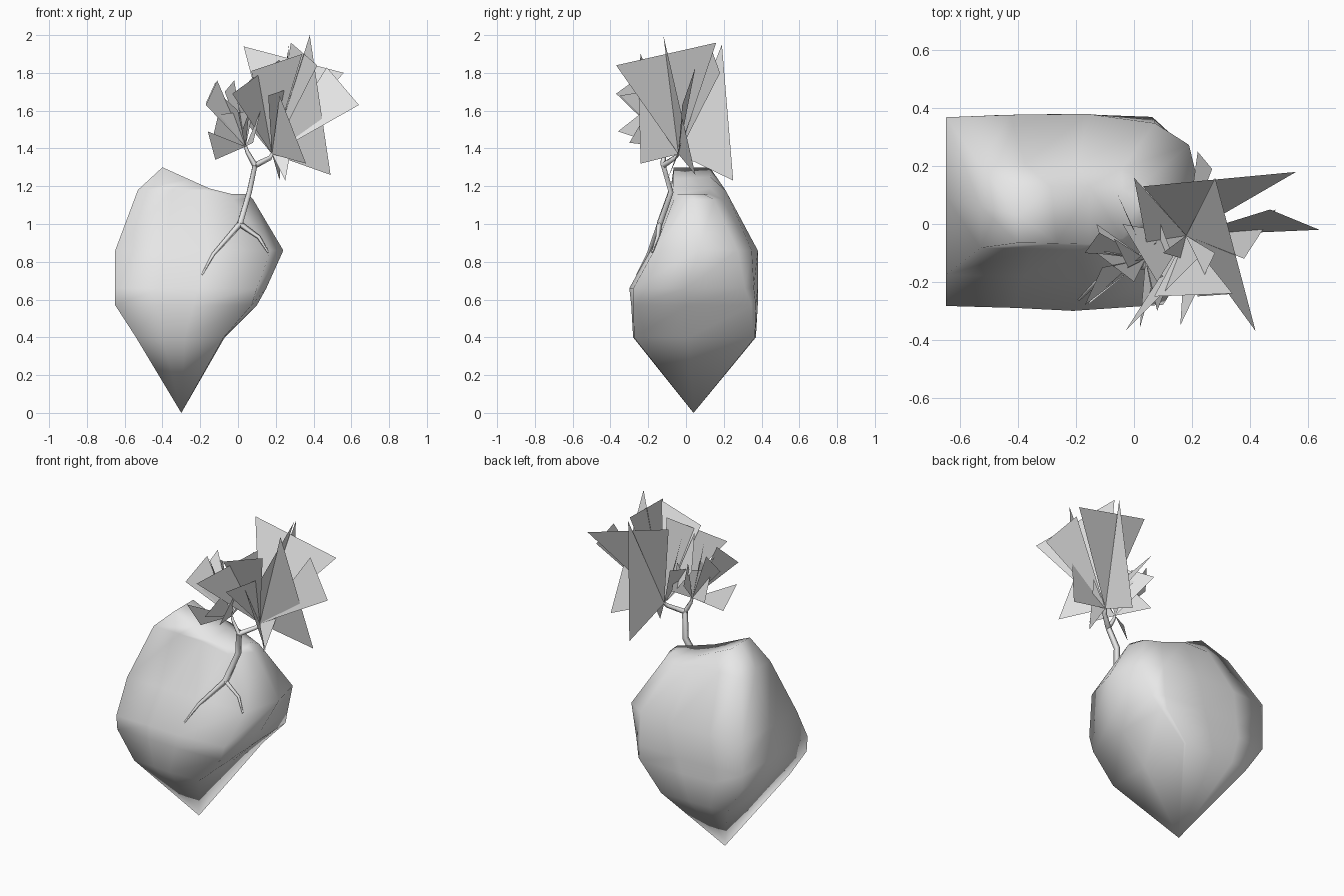
import bpy
import bmesh
from math import radians
from mathutils import Vector

default_cube = bpy.data.objects.get("Cube")
if default_cube:
    bpy.data.objects.remove(default_cube, do_unlink=True)


def make_material(name, colour):
    material = bpy.data.materials.new(name)
    material.use_nodes = True
    material.diffuse_color = colour
    material.node_tree.nodes["Principled BSDF"].inputs["Base Color"].default_value = colour
    return material


pale_grey = make_material("pale grey", (.8, .8, .8, 1))


def add_object(name, data):
    data.materials.append(pale_grey)
    obj = bpy.data.objects.new(name, data)
    bpy.context.scene.collection.objects.link(obj)
    return obj


def mesh_object(name, bm):
    mesh = bpy.data.meshes.new(name)
    bm.to_mesh(mesh)
    bm.free()
    return add_object(name, mesh)


# Boulder outline: square on one end, front (f) and back (b) corners cut on the other
def outline(f, b):
    return [(-1, -.95), (-.4, -.97), (.1, -1), (1 - .5 * f, -1 + .25 * f), (1, -.1),
            (1 - .15 * b, 1 - .5 * b), (1 - .5 * b, 1 - .15 * b),
            (.1, 1), (-.5, .99), (-1, .96), (-1, 0)]


# Each level: height, x range, y range, front and back corner cuts
levels = [(.4, -.54, -.07, -.28, .37, .05, .1),
          (.57, -.65, .1, -.29, .38, .15, .2),
          (.66, -.65, .15, -.3, .38, .25, .4),
          (.86, -.65, .24, -.19, .38, .3, .75),
          (1.18, -.53, .08, -.09, .21, .7, .8),
          (1.3, -.4, .05, -.07, .13, .8, .8)]


def build_boulder():
    bm = bmesh.new()
    tip = bm.verts.new((-.3, .04, 0))
    rings = []
    for height, x_low, x_high, y_low, y_high, front_cut, back_cut in levels:
        ring = []
        for u, v in outline(front_cut, back_cut):
            x = x_low + (x_high - x_low) * (u + 1) / 2
            y = y_low + (y_high - y_low) * (v + 1) / 2
            # The crown slopes down to a low saddle above the stem
            saddle = max(1.16, 1.3 - .45 * (x + .4))
            z = min(height, saddle) if height > 1.2 else height
            if 1 < height < 1.2:
                z = min(height, saddle - .03)
            ring.append(bm.verts.new((x, y, z)))
        rings.append(ring)
    count = len(rings[0])
    for i in range(count):
        j = (i + 1) % count
        bm.faces.new((tip, rings[0][j], rings[0][i]))
        for lower, upper in zip(rings, rings[1:]):
            bm.faces.new((lower[i], lower[j], upper[j], upper[i]))
    cap = bm.faces.new(rings[-1])
    bmesh.ops.triangulate(bm, faces=[cap])
    bmesh.ops.recalc_face_normals(bm, faces=bm.faces[:])
    return mesh_object("boulder", bm)


boulder = build_boulder()
bpy.context.view_layer.objects.active = boulder
boulder.select_set(True)
bpy.ops.object.shade_smooth_by_angle(angle=radians(110))
boulder.select_set(False)


# Stem, roots and branches: tapered four-sided tubes
def add_tube(name, points, start, end):
    curve = bpy.data.curves.new(name, "CURVE")
    curve.dimensions = "3D"
    curve.bevel_depth = 1
    curve.bevel_resolution = 0
    curve.use_fill_caps = True
    spline = curve.splines.new("POLY")
    spline.points.add(len(points) - 1)
    for i, (point, place) in enumerate(zip(spline.points, points)):
        point.co = (*place, 1)
        point.radius = start + (end - start) * i / (len(points) - 1)
    return add_object(name, curve)


root_joint = (.01, -.14, 1)
fork = (.09, -.12, 1.31)
small_crown = Vector((.04, -.12, 1.41))
large_crown = Vector((.18, -.04, 1.37))
add_tube("stem", [root_joint, (.06, -.08, 1.17), fork], .02, .017)
add_tube("long_root", [root_joint, (-.13, -.2, .84), (-.19, -.26, .73)], .016, .005)
add_tube("short_root", [root_joint, (.11, -.15, .93), (.16, -.18, .85)], .016, .005)
add_tube("large_branch", [fork, (.17, -.06, 1.35), large_crown], .017, .01)
add_tube("small_branch", [fork, (.05, -.12, 1.38), small_crown], .015, .008)


# Leaves: flat triangles fanning out of a shared crown point
def add_leaves(name, crown, edges):
    bm = bmesh.new()
    for first, second in edges:
        bm.faces.new([bm.verts.new(p) for p in (crown, first, second)])
    return mesh_object(name, bm)


add_leaves("large_leaves", large_crown, [
    ((.42, -.37, 1.84), (.28, .16, 1.96)),
    ((.27, .19, 1.95), (.22, .25, 1.23)),
    ((.38, -.12, 2), (.49, .05, 1.26)),
    ((.64, -.02, 1.63), (.47, .05, 1.83)),
    ((.03, .13, 1.94), (.56, .18, 1.8)),
    ((.36, -.24, 1.32), (.22, -.25, 1.68)),
    ((0, .16, 1.7), (.05, -.1, 1.6)),
    ((.07, -.25, 1.81), (.34, -.24, 1.9)),
    ((.1, -.1, 1.78), (.17, -.12, 1.55)),
    ((-.03, -.37, 1.69), (.22, -.12, 1.87)),
    ((-.04, 0, 1.64), (.08, -.2, 1.78)),
    ((.16, -.35, 1.68), (.28, -.1, 1.72)),
    ((.25, -.1, 1.23), (.3, 0, 1.5))])

add_leaves("small_leaves", small_crown, [
    ((-.12, -.03, 1.75), (-.17, -.1, 1.64)),
    ((-.17, -.28, 1.63), (-.11, -.15, 1.76)),
    ((-.06, .11, 1.6), (0, -.02, 1.68)),
    ((-.16, -.28, 1.49), (-.12, -.2, 1.34)),
    ((.08, -.3, 1.43), (.12, -.2, 1.6)),
    ((-.02, -.15, 1.76), (-.07, -.05, 1.7)),
    ((.08, .03, 1.5), (.13, -.1, 1.62)),
    ((-.13, 0, 1.47), (-.1, -.1, 1.6)),
    ((-.13, -.1, 1.72), (0, -.2, 1.6)),
    ((.02, -.36, 1.49), (.06, -.22, 1.6)),
    ((-.1, -.22, 1.58), (.08, -.06, 1.6))])
